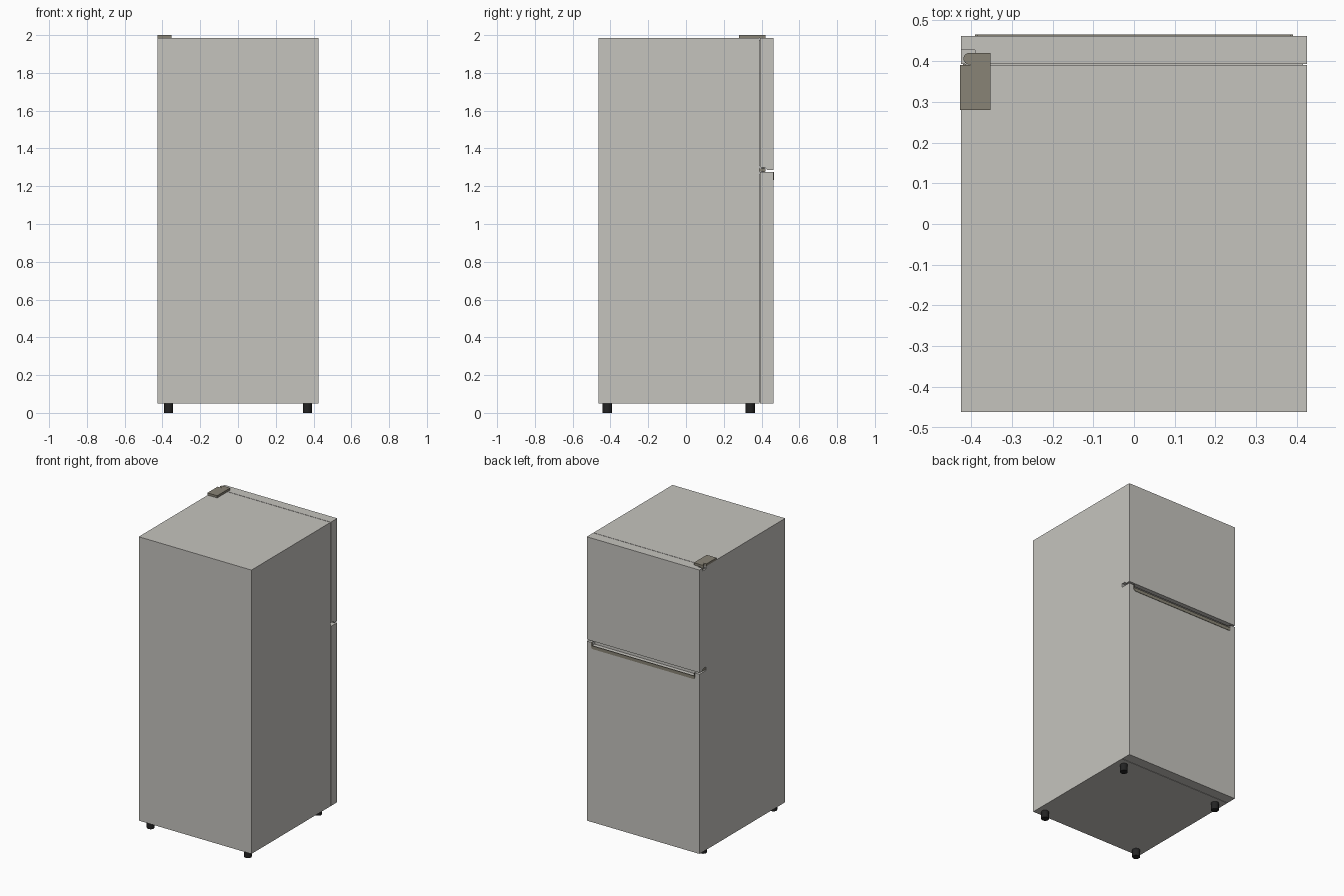
import bpy, bmesh, math

if "Cube" in bpy.data.objects:
    bpy.data.objects.remove(bpy.data.objects["Cube"])


def material(name, rgb):
    m = bpy.data.materials.new(name)
    m.diffuse_color = (*rgb, 1)
    m.use_nodes = True
    m.node_tree.nodes["Principled BSDF"].inputs["Base Color"].default_value = m.diffuse_color
    return m


SHELL = material("warm grey enamel", (0.56, 0.55, 0.515))
TRIM = material("brown grey trim", (0.25, 0.23, 0.18))
RUBBER = material("black rubber", (0.017, 0.017, 0.017))


def prism(name, pts, lo, hi, mat, axis="z"):
    """Extrude an outline along z (points are x,y) or along x (points are y,z)."""
    bm = bmesh.new()
    place = (lambda p: (p[0], p[1], lo)) if axis == "z" else (lambda p: (lo, p[0], p[1]))
    face = bm.faces.new([bm.verts.new(place(p)) for p in pts])
    new = bmesh.ops.extrude_face_region(bm, geom=[face])["geom"]
    step = (0, 0, hi - lo) if axis == "z" else (hi - lo, 0, 0)
    bmesh.ops.translate(bm, vec=step, verts=[v for v in new if isinstance(v, bmesh.types.BMVert)])
    bmesh.ops.recalc_face_normals(bm, faces=bm.faces)
    mesh = bpy.data.meshes.new(name)
    bm.to_mesh(mesh)
    bm.free()
    ob = bpy.data.objects.new(name, mesh)
    bpy.context.collection.objects.link(ob)
    mesh.materials.append(mat)
    return ob


def box(name, x, y, z, mat):
    pts = [(x[0], y[0]), (x[1], y[0]), (x[1], y[1]), (x[0], y[1])]
    return prism(name, pts, z[0], z[1], mat)


def cut(target, cutter):
    mod = target.modifiers.new("cut", "BOOLEAN")
    mod.operation = "DIFFERENCE"
    mod.solver = "EXACT"
    mod.object = cutter
    cutter.hide_render = True
    cutter.hide_viewport = True


def disc(cx, cy, r, n=16):
    return [(cx + r * math.cos(2 * math.pi * i / n), cy + r * math.sin(2 * math.pi * i / n))
            for i in range(n)]


W, BACK, SEAM, FRONT = 0.425, -0.462, 0.39, 0.462
FLOOR, TOP = 0.05, 1.985

# cabinet and the seal behind the doors
box("cabinet", (-W, W), (BACK, SEAM), (FLOOR, TOP), SHELL)
for part, z0, z1 in (("lower", 0.06, 1.262), ("upper", 1.31, 1.975)):
    box(part + "_door_seal", (-W + 0.01, W - 0.01), (SEAM, 0.393), (z0, z1), SHELL)

# upper door with stepped underside
upper = prism("upper_door",
              [(0.393, 1.298), (0.42, 1.298), (0.43, 1.285), (FRONT, 1.285),
               (FRONT, TOP), (0.393, TOP)], -W, W, SHELL, axis="x")
cut(upper, box("hinge_notch_cutter", (-0.5, -0.39), (0.35, 0.428), (1.965, 2.1), SHELL))

# lower door with a finger pocket along its top edge
lower = box("lower_door", (-W, W), (0.393, FRONT), (FLOOR, 1.274), SHELL)
cut(lower, box("pocket_cutter", (-0.39, 0.39), (0.425, 0.5), (1.248, 1.3), SHELL))

# handle trim: rounded strip on the pocket rim
prism("handle_trim",
      [(-0.39, 1.274), (-0.39, 1.244), (-0.386, 1.236), (-0.378, 1.232),
       (0.378, 1.232), (0.386, 1.236), (0.39, 1.244), (0.39, 1.274),
       (0.385, 1.274), (0.385, 1.254), (-0.385, 1.254), (-0.385, 1.274)],
      0, 0.006, TRIM)
strip = bpy.data.objects["handle_trim"]
strip.rotation_euler = (math.pi / 2, 0, 0)
strip.location.y = FRONT + 0.003

# top hinge: cover plate with a rounded arm over the door, and pin
arc = [(-0.404 + 0.015 * math.cos(a), 0.406 + 0.0145 * math.sin(a))
       for a in [math.radians(90 + 22.5 * i) for i in range(9)]]
prism("top_hinge",
      [(-0.353, 0.28), (-0.353, 0.42)] + arc + [(-0.395, SEAM), (-0.427, SEAM), (-0.427, 0.28)],
      TOP, 2.0, TRIM)
prism("top_hinge_pin", disc(-0.406, 0.407, 0.01), 1.96, 1.99, TRIM)

# middle hinge between the doors
box("middle_hinge", (-0.42, -0.35), (0.385, 0.42), (1.277, 1.295), TRIM)
prism("middle_hinge_pin", disc(-0.406, 0.407, 0.008), 1.26, 1.31, TRIM)

# four feet
for side, x in (("left", -0.367), ("right", 0.367)):
    for end, y in (("front", -0.417), ("back", 0.34)):
        foot = prism(f"{end}_{side}_foot", disc(x, y, 0.024, 20), 0, FLOOR + 0.002, RUBBER)
        bpy.context.view_layer.objects.active = foot
        bpy.ops.object.select_all(action="DESELECT")
        foot.select_set(True)
        bpy.ops.object.shade_smooth_by_angle(angle=math.radians(35))
